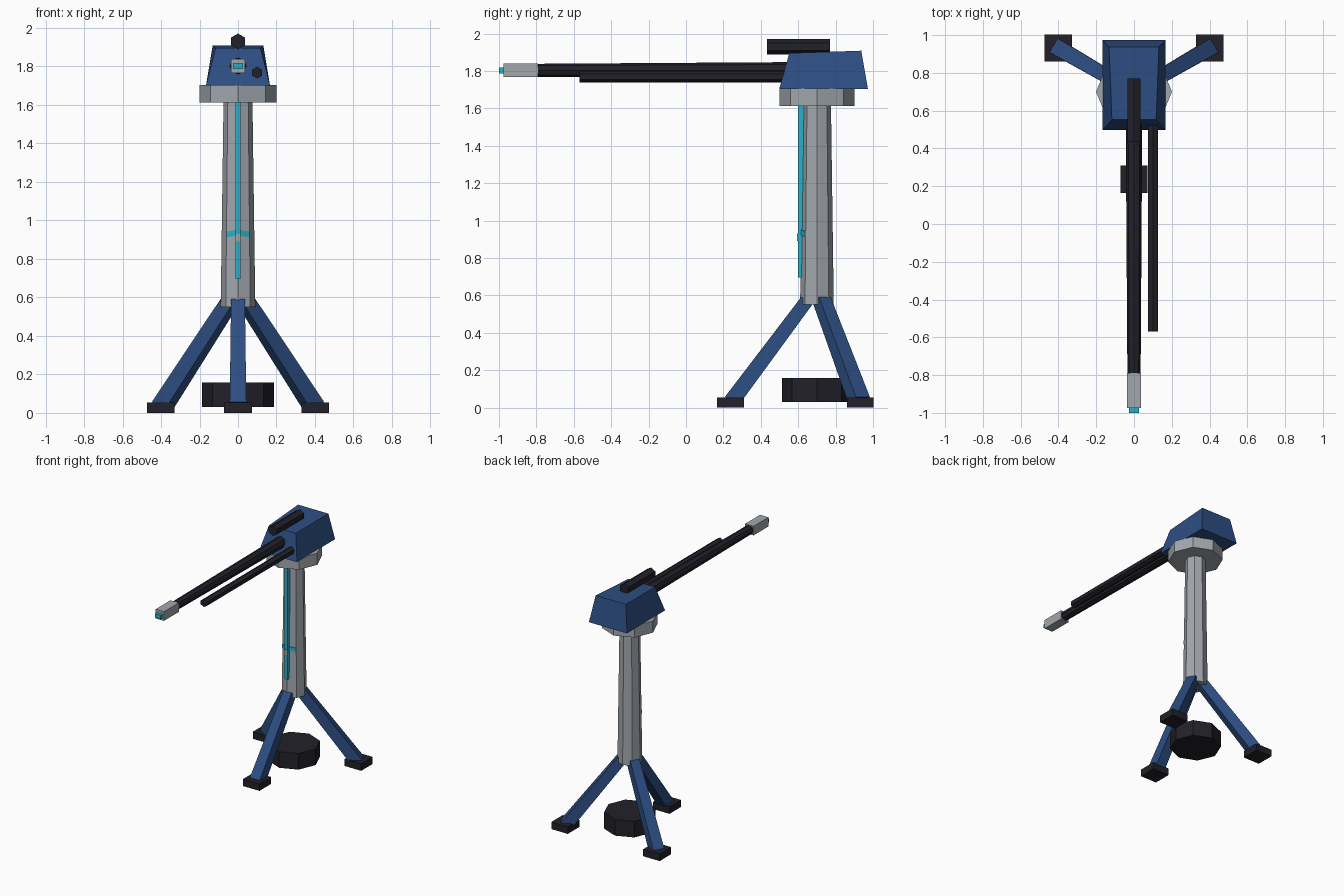
import bpy, bmesh, math
from mathutils import Vector, Matrix

if "Cube" in bpy.data.objects:
    bpy.data.objects.remove(bpy.data.objects["Cube"])


def material(name, rgb):
    m = bpy.data.materials.new(name)
    m.diffuse_color = (*rgb, 1)
    m.use_nodes = True
    m.node_tree.nodes["Principled BSDF"].inputs["Base Color"].default_value = m.diffuse_color
    return m


BLUE = material("navy blue", (0.026, 0.076, 0.225))
GREY = material("light grey", (0.36, 0.39, 0.42))
BLACK = material("near black", (0.015, 0.015, 0.022))
CYAN = material("glowing cyan", (0.022, 0.44, 0.60))

CY = 0.70        # y of the column axis
BARREL_Z = 1.803


def finish(name, bm, mat):
    bmesh.ops.recalc_face_normals(bm, faces=bm.faces)
    me = bpy.data.meshes.new(name)
    bm.to_mesh(me)
    bm.free()
    me.materials.append(mat)
    ob = bpy.data.objects.new(name, me)
    bpy.context.collection.objects.link(ob)
    return ob


def loft(name, rings, mat):
    """Closed solid through equal-length rings of points."""
    bm = bmesh.new()
    vs = [[bm.verts.new(p) for p in r] for r in rings]
    n = len(vs[0])
    for a, b in zip(vs, vs[1:]):
        for i in range(n):
            j = (i + 1) % n
            bm.faces.new((a[i], a[j], b[j], b[i]))
    bm.faces.new(vs[0][::-1])
    bm.faces.new(vs[-1])
    return finish(name, bm, mat)


def box(name, x, y, z, mat):
    def ring(h):
        return [(x[0], y[0], h), (x[1], y[0], h), (x[1], y[1], h), (x[0], y[1], h)]
    return loft(name, [ring(z[0]), ring(z[1])], mat)


def prism(name, p, q, r1, r2, sides, mat):
    """Tapered prism between two points, with a corner pointing up (or to +y)."""
    p, q = Vector(p), Vector(q)
    d = (q - p).normalized()
    up = Vector((0, 1, 0)) if abs(d.z) > 0.9 else Vector((0, 0, 1))
    side = d.cross(up).normalized()
    up = side.cross(d)

    def ring(c, r):
        return [c + r * (math.cos(a) * up + math.sin(a) * side)
                for a in (2 * math.pi * i / sides for i in range(sides))]
    return loft(name, [ring(p, r1), ring(q, r2)], mat)


# Tripod: square tapered legs and flat feet at 120 degree steps
for label, deg in (("front", -90), ("right", 30), ("left", 150)):
    a = math.radians(deg)
    out = Vector((math.cos(a), math.sin(a), 0))
    side = Vector((-out.y, out.x, 0))
    base = Vector((0, CY, 0))
    lo = base + out * 0.457 + Vector((0, 0, 0.032))
    hi = base + out * 0.055 + Vector((0, 0, 0.57))
    nrm = side.cross((hi - lo).normalized())
    rings = [[c + s * h * side + t * h * nrm
              for s, t in ((-1, -1), (1, -1), (1, 1), (-1, 1))]
             for c, h in ((lo, 0.043), (hi, 0.036))]
    loft(label + "_leg", rings, BLUE)
    f = base + out * 0.463
    box(label + "_foot", (f.x - 0.072, f.x + 0.072), (f.y - 0.072, f.y + 0.072),
        (0, 0.055), BLACK)

# Ground weight, column and collar
prism("base_weight", (0, CY, 0.03), (0, CY, 0.157), 0.187, 0.187, 8, BLACK)
prism("column", (0, CY, 0.55), (0, CY, 1.63), 0.09, 0.075, 8, GREY)
prism("collar", (0, CY, 1.613), (0, CY, 1.705), 0.201, 0.201, 8, GREY)

# Glowing strip and bracket on the column front
box("light_strip", (-0.014, 0.014), (0.598, 0.63), (0.695, 1.615), CYAN)
box("strip_clip", (-0.014, 0.014), (0.594, 0.60), (0.89, 0.93), GREY)
for label, s in (("right", 1), ("left", -1)):
    ends = []
    for x, y, z in ((0.0, 0.608, 0.937), (0.06, 0.636, 0.928)):
        ends.append([(s * x, y + dy, z + dz) for dy, dz in
                     ((0, -0.015), (0.02, -0.015), (0.02, 0.015), (0, 0.015))])
    loft(label + "_light_band", ends, CYAN)

# Tapered head with a slightly sloping roof
loft("head", [
    [(-0.166, 0.498, 1.702), (0.166, 0.498, 1.702), (0.166, 0.973, 1.702), (-0.166, 0.973, 1.702)],
    [(-0.117, 0.552, 1.895), (0.117, 0.552, 1.895), (0.132, 0.937, 1.908), (-0.132, 0.937, 1.908)],
], BLUE)

# Barrel, side tube and sight
prism("barrel", (0, 0.57, BARREL_Z), (0, -0.80, BARREL_Z), 0.044, 0.035, 8, BLACK)
prism("side_tube", (0.10, 0.56, 1.768), (0.10, -0.57, 1.768), 0.03, 0.03, 6, BLACK)
prism("top_sight", (0, 0.77, 1.93), (0, 0.433, 1.93), 0.041, 0.041, 6, BLACK)

# Muzzle block with glowing tip
box("muzzle", (-0.037, 0.037), (-0.975, -0.79), (BARREL_Z - 0.036, BARREL_Z + 0.036), GREY)
box("muzzle_light", (-0.026, 0.026), (-1.0, -0.97), (BARREL_Z - 0.016, BARREL_Z + 0.014), CYAN)
